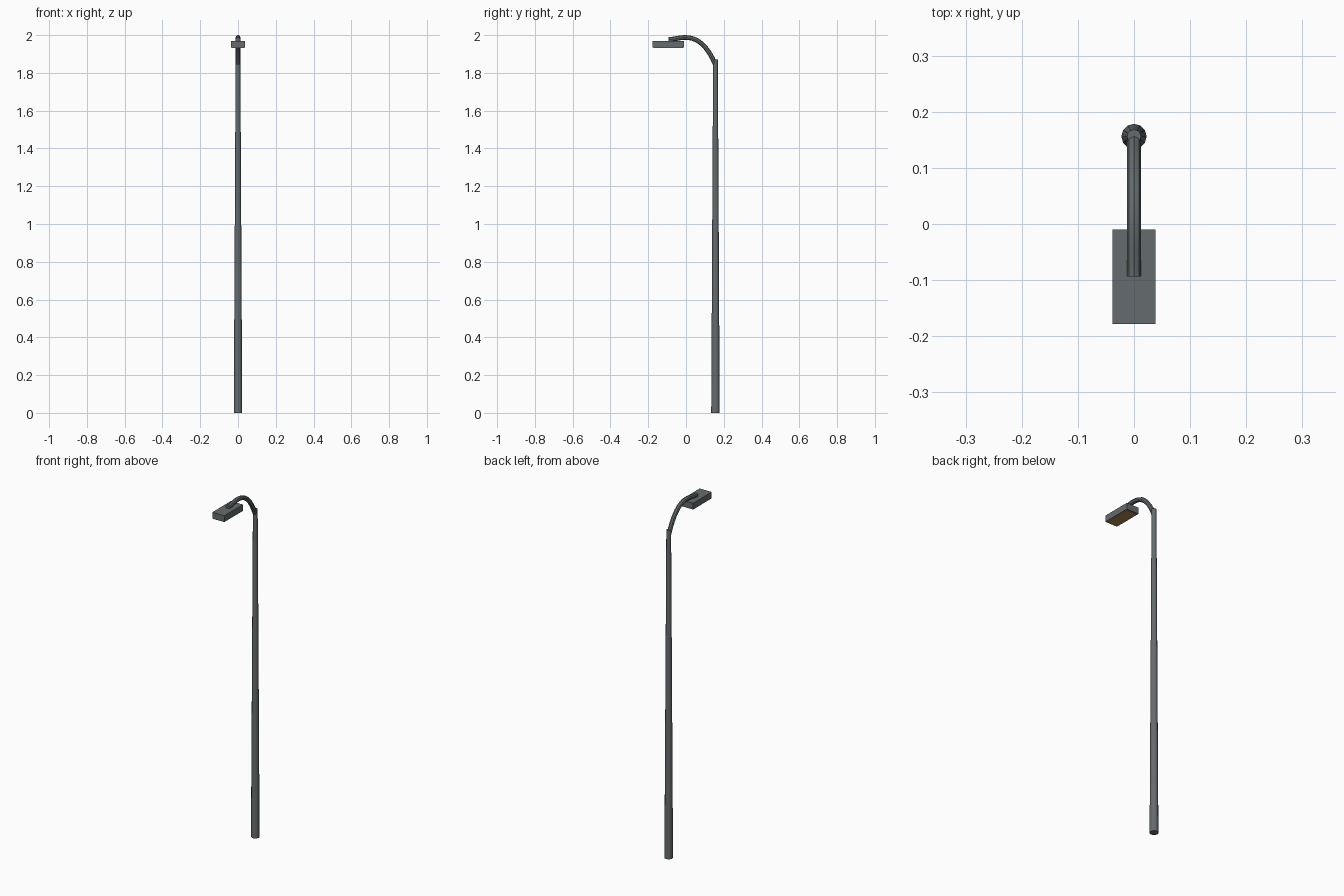
import bpy, math

if "Cube" in bpy.data.objects:
    bpy.data.objects.remove(bpy.data.objects["Cube"])


def material(name, rgb):
    m = bpy.data.materials.new(name)
    m.diffuse_color = (*rgb, 1)
    m.use_nodes = True
    m.node_tree.nodes["Principled BSDF"].inputs["Base Color"].default_value = m.diffuse_color
    return m


METAL = material("dark_metal", (0.13, 0.15, 0.155))
AMBER = material("amber_glass", (0.42, 0.24, 0.08))


def finish(name, mat, smooth=False):
    ob = bpy.context.object
    ob.name = name
    ob.data.materials.append(mat)
    if smooth:
        bpy.ops.object.shade_smooth_by_angle(angle=math.radians(40))
    return ob


def box(name, lo, hi, mat):
    bpy.ops.mesh.primitive_cube_add(size=1, location=[(a + b) / 2 for a, b in zip(lo, hi)])
    bpy.context.object.scale = [b - a for a, b in zip(lo, hi)]
    bpy.ops.object.transform_apply(location=False, rotation=False, scale=True)
    return finish(name, mat)


# Tapered pole
POLE_Y, POLE_H = 0.156, 1.872
bpy.ops.mesh.primitive_cone_add(vertices=12, radius1=0.0225, radius2=0.0125,
                                depth=POLE_H, location=(0, POLE_Y, POLE_H / 2))
finish("pole", METAL, smooth=True)

# Curved arm swept along a two-span bezier: (y, z) of left handle, point, right handle
curve = bpy.data.curves.new("arm", 'CURVE')
curve.dimensions = '3D'
curve.bevel_depth = 0.0125
curve.bevel_resolution = 2
curve.resolution_u = 7
curve.use_fill_caps = True
spline = curve.splines.new('BEZIER')
spline.bezier_points.add(2)
path = [((0.170, 1.815), (0.154, 1.847), (0.122, 1.922)),
        ((0.075, 1.9875), (0.000, 1.9875), (-0.035, 1.9875)),
        ((-0.055, 1.979), (-0.093, 1.976), (-0.120, 1.974))]
for p, (left, co, right) in zip(spline.bezier_points, path):
    p.handle_left_type = p.handle_right_type = 'FREE'
    p.handle_left, p.co, p.handle_right = (0, *left), (0, *co), (0, *right)
arm = bpy.data.objects.new("arm", curve)
bpy.context.collection.objects.link(arm)
bpy.ops.object.select_all(action='DESELECT')
arm.select_set(True)
bpy.context.view_layer.objects.active = arm
bpy.ops.object.convert(target='MESH')
finish("arm", METAL, smooth=True)

# Lamp head with glowing panel underneath
box("lamp_housing", (-0.038, -0.178, 1.934), (0.038, -0.010, 1.970), METAL)
box("light_panel", (-0.034, -0.172, 1.931), (0.034, -0.016, 1.936), AMBER)
